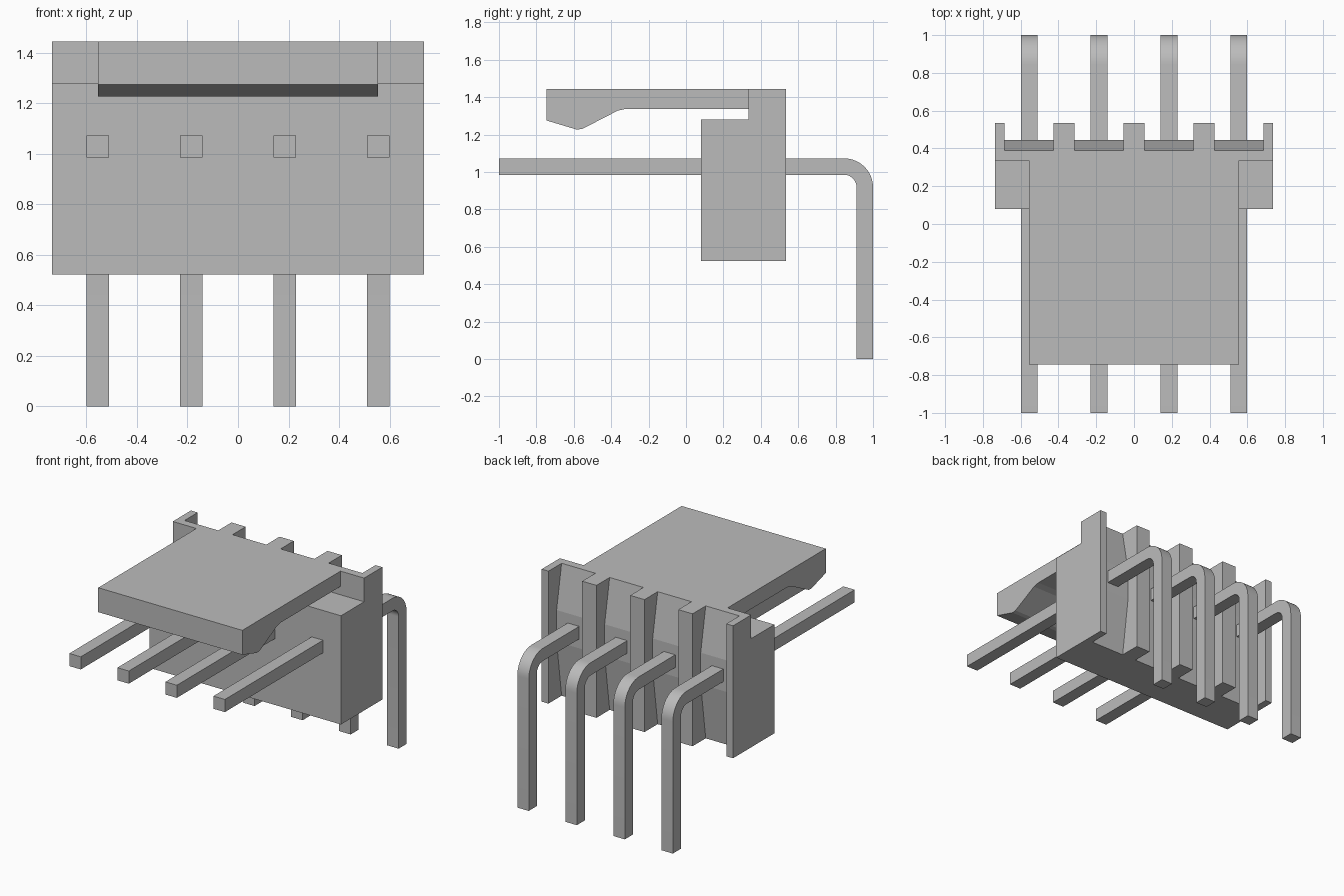
import bpy, bmesh, math

cube = bpy.data.objects.get("Cube")
if cube:
    bpy.data.objects.remove(cube, do_unlink=True)

GREY = (0.5, 0.5, 0.5, 1.0)
grey = bpy.data.materials.new("plain grey")
grey.use_nodes = True
grey.diffuse_color = GREY
grey.node_tree.nodes["Principled BSDF"].inputs["Base Color"].default_value = GREY

PIN_X = (-0.555, -0.185, 0.185, 0.555)


def prism(name, profile, x0, x1):
    """Extrude a (y, z) side profile from x0 to x1."""
    bm = bmesh.new()
    face = bm.faces.new([bm.verts.new((x0, y, z)) for y, z in profile])
    ext = bmesh.ops.extrude_face_region(bm, geom=[face])
    moved = [v for v in ext["geom"] if isinstance(v, bmesh.types.BMVert)]
    bmesh.ops.translate(bm, verts=moved, vec=(x1 - x0, 0, 0))
    bmesh.ops.recalc_face_normals(bm, faces=bm.faces)
    mesh = bpy.data.meshes.new(name)
    bm.to_mesh(mesh)
    bm.free()
    mesh.materials.append(grey)
    obj = bpy.data.objects.new(name, mesh)
    bpy.context.collection.objects.link(obj)
    return obj


def combine(target, tool, operation):
    """Apply a boolean and discard the tool object."""
    mod = target.modifiers.new("combine", "BOOLEAN")
    mod.operation = operation
    mod.solver = "EXACT"
    mod.object = tool
    bpy.context.view_layer.objects.active = target
    bpy.ops.object.modifier_apply(modifier=mod.name)
    bpy.data.objects.remove(tool, do_unlink=True)


# Housing block with a raised rear wall
housing = prism("housing", [(0.08, 0.523), (0.535, 0.523), (0.535, 1.445),
                            (0.335, 1.445), (0.335, 1.28), (0.08, 1.28)],
                -0.737, 0.737)

# Overhanging latch plate with a hooked front lip
latch = prism("latch_plate", [(-0.745, 1.445), (-0.745, 1.275), (-0.585, 1.227),
                              (-0.555, 1.23), (-0.365, 1.328), (-0.32, 1.338),
                              (0.36, 1.338), (0.36, 1.445)], -0.555, 0.555)
combine(housing, latch, "UNION")

# Rear grooves, with a floor that bulges outward around each pin
for x in PIN_X:
    groove = prism("groove_cutter", [(0.6, 0.45), (0.382, 0.45), (0.39, 0.523),
                                     (0.445, 0.92), (0.445, 1.14), (0.39, 1.445),
                                     (0.38, 1.5), (0.6, 1.5)], x - 0.13, x + 0.13)
    groove.hide_render = True
    combine(housing, groove, "DIFFERENCE")

# Right-angle pins, bent downward behind the housing
CY, CZ, R_OUT, R_IN, STEPS = 0.845, 0.918, 0.155, 0.067, 12


def arc(radius):
    angles = [math.pi / 2 * (1 - i / STEPS) for i in range(STEPS + 1)]
    return [(CY + radius * math.cos(a), CZ + radius * math.sin(a)) for a in angles]


pin_profile = ([(-1.0, CZ + R_OUT)] + arc(R_OUT) + [(CY + R_OUT, 0), (CY + R_IN, 0)]
               + arc(R_IN)[::-1] + [(-1.0, CZ + R_IN)])
for i, x in enumerate(PIN_X):
    pin = prism(f"pin_{i + 1}", pin_profile, x - 0.044, x + 0.044)
    bpy.ops.object.select_all(action="DESELECT")
    pin.select_set(True)
    bpy.context.view_layer.objects.active = pin
    bpy.ops.object.shade_smooth_by_angle(angle=math.radians(30))
